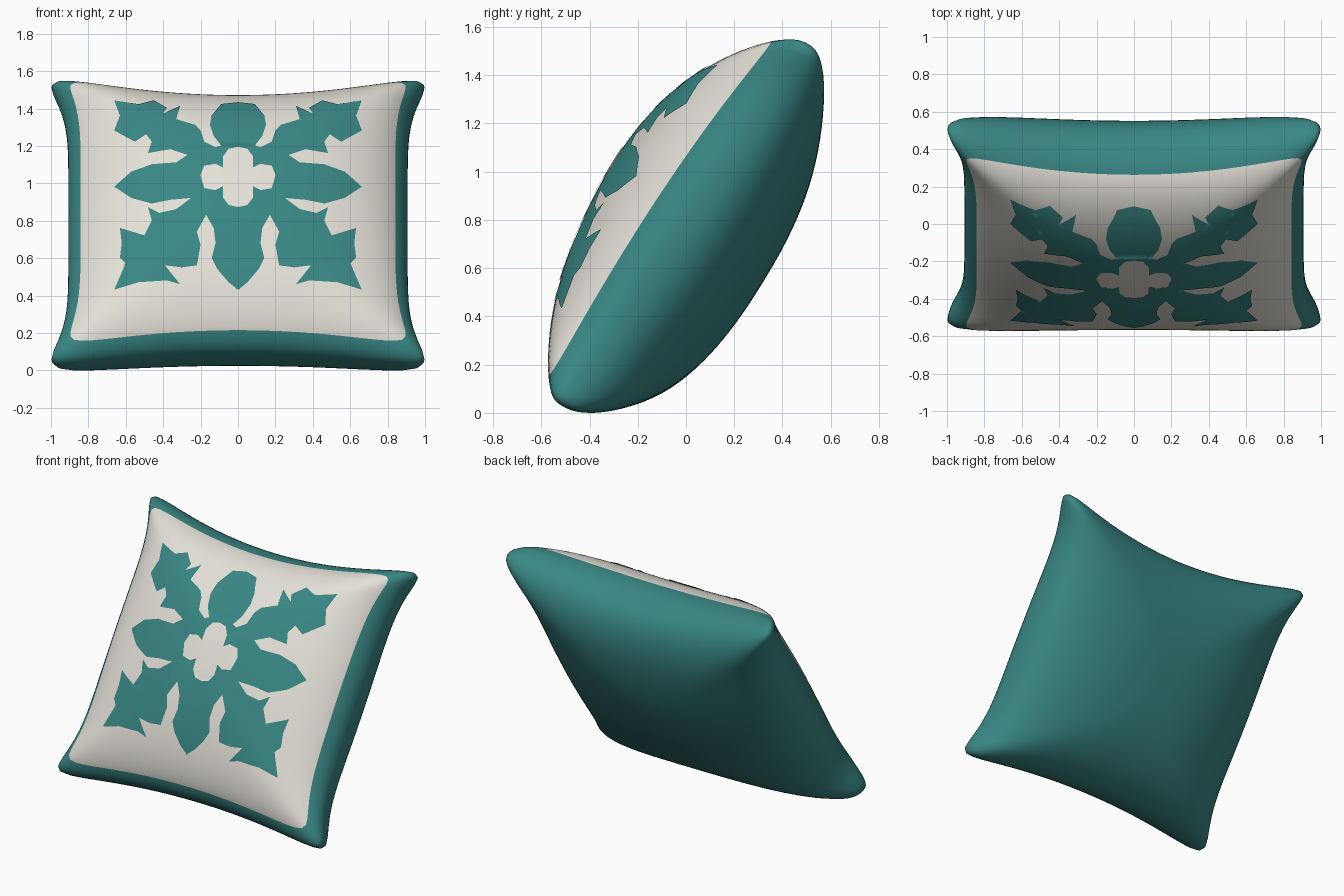
import bpy, bmesh, math
from mathutils import Vector
from mathutils.bvhtree import BVHTree

cube = bpy.data.objects.get("Cube")
if cube:
    bpy.data.objects.remove(cube, do_unlink=True)

SEGMENTS, RINGS, TRIM_RING = 128, 24, 18
FRONT_POWER, BACK_POWER = 2 / 2.1, 2 / 2.3      # fullness of the stuffing
LEAN = math.radians(55)


def material(name, color):
    mat = bpy.data.materials.new(name)
    mat.use_nodes = True
    mat.diffuse_color = (*color, 1)
    mat.node_tree.nodes["Principled BSDF"].inputs["Base Color"].default_value = (*color, 1)
    return mat


teal = material("teal_fabric", (0.04, 0.24, 0.23))
cream = material("cream_fabric", (0.77, 0.75, 0.68))


def finish(bm, name, mats):
    mesh = bpy.data.meshes.new(name)
    bm.to_mesh(mesh)
    bm.free()
    obj = bpy.data.objects.new(name, mesh)
    bpy.context.collection.objects.link(obj)
    for mat in mats:
        mesh.materials.append(mat)
    for poly in mesh.polygons:
        poly.use_smooth = True


def cushion_point(theta, phi):
    """Point on the cushion: theta runs round the rim, phi from front to back."""
    front = math.cos(phi) > 0
    power = FRONT_POWER if front else BACK_POWER
    r = math.sin(phi) ** power
    # rounded in the middle, square at the rim
    c, s = math.cos(theta), math.sin(theta)
    m = 2.5 + 7.5 * r ** 4
    reach = (abs(c) ** m + abs(s) ** m) ** (-1 / m)
    x, y = c * reach, s * reach
    # pinched sides, pulled-out corners
    u = 0.907 * x * (1 + 0.27 * y ** 6) * r
    v = (0.81 * y * (1 + 0.2 * x * x) - 0.03 + 0.045 * x * x) * r
    # thickness, thinner towards the corners, fuller at the lower back
    depth = abs(math.cos(phi)) ** power * (1 - 0.4 * x * x * y * y * r ** 3)
    n = 0.38 * depth * (1 + 0.2 * v) if front else -0.405 * depth * (1 - 0.15 * v)
    ca, sa = math.cos(LEAN), math.sin(LEAN)
    return Vector((u, ca * v - sa * n, sa * v + ca * n))


# Cushion body: rings from the front centre to the back centre
body = bmesh.new()
rows = []
for i in range(1, 2 * RINGS):
    phi = math.pi / 2 * i / RINGS
    rows.append([body.verts.new(cushion_point(math.tau * j / SEGMENTS, phi))
                 for j in range(SEGMENTS)])
front_pole = body.verts.new(cushion_point(0, 0))
back_pole = body.verts.new(cushion_point(0, math.pi))
for j in range(SEGMENTS):
    k = (j + 1) % SEGMENTS
    body.faces.new((front_pole, rows[0][j], rows[0][k])).material_index = 1
    body.faces.new((back_pole, rows[-1][k], rows[-1][j]))
    for i in range(len(rows) - 1):
        face = body.faces.new((rows[i][j], rows[i + 1][j], rows[i + 1][k], rows[i][k]))
        face.material_index = 1 if i + 1 < TRIM_RING else 0

# Stand it on the floor, centred
low = min(v.co.z for v in body.verts)
ys = [v.co.y for v in body.verts]
bmesh.ops.translate(body, verts=body.verts, vec=(0, -(min(ys) + max(ys)) / 2, -low))
bmesh.ops.recalc_face_normals(body, faces=body.faces)
surface = BVHTree.FromBMesh(body)
finish(body, "cushion", [teal, cream])


def applique(name, outline, mat, lift):
    """Outline (x, z) in hundredths, cut into small pieces and laid on the cushion front."""
    bm = bmesh.new()
    bm.faces.new([bm.verts.new((x / 100, 0, z / 100)) for x, z in outline])
    bm.normal_update()
    bmesh.ops.triangulate(bm, faces=bm.faces[:], ngon_method='EAR_CLIP')
    for axis, start in ((Vector((1, 0, 0)), -0.7), (Vector((0, 0, 1)), 0.4)):
        for i in range(57):
            bmesh.ops.bisect_plane(bm, geom=bm.verts[:] + bm.edges[:] + bm.faces[:],
                                   plane_co=axis * (start + 0.025 * i), plane_no=axis)
    for v in bm.verts:
        hit, normal, _, _ = surface.ray_cast(Vector((v.co.x, -3, v.co.z)), Vector((0, 1, 0)))
        v.co = hit + normal * lift
    bm.normal_update()
    for f in bm.faces:
        if f.normal.y > 0:
            f.normal_flip()
    finish(bm, name, [mat])


def mirrored(half):
    return half + [(-x, z) for x, z in reversed(half[1:-1])]


# Right half of the flower, from the top centre to the bottom
top_lobe = [(0, 143), (9, 142), (14, 136), (15, 131), (13, 125), (9, 120)]
upper_sprig = [(12, 119), (18, 122), (20, 128), (23, 131), (33, 134), (31, 141), (40, 137),
               (38, 140), (45, 144), (53, 142), (66, 144), (63, 136), (66, 128), (55, 122),
               (49, 126), (46, 122), (48, 116), (36, 118), (27, 115)]
side_petal = [(33, 111), (46, 110), (57, 106), (66, 98), (57, 92), (46, 89), (36, 91), (25, 92)]
lower_sprig = [(33, 86), (42, 84), (48, 87), (46, 80), (50, 72), (63, 76), (62, 68), (63, 60),
               (60, 57), (66, 43), (53, 47), (38, 48), (31, 46), (39, 56), (30, 55), (22, 56),
               (20, 67), (22, 74), (17, 83)]
bottom_petal = [(13, 76), (12, 68), (14, 60), (11, 54), (5, 47), (0, 43)]
flower = mirrored(top_lobe + upper_sprig + side_petal + lower_sprig + bottom_petal)
applique("flower_applique", flower, teal, 0.005)

# Four-lobed flower centre
lobes = [(0, 16), (5, 15), (8, 11), (8, 5), (12, 7), (18, 6), (20, 1)]
lobes += [(x, -z) for x, z in reversed(lobes[:-1])]
applique("flower_centre", mirrored([(x, z + 103) for x, z in lobes]), cream, 0.009)
